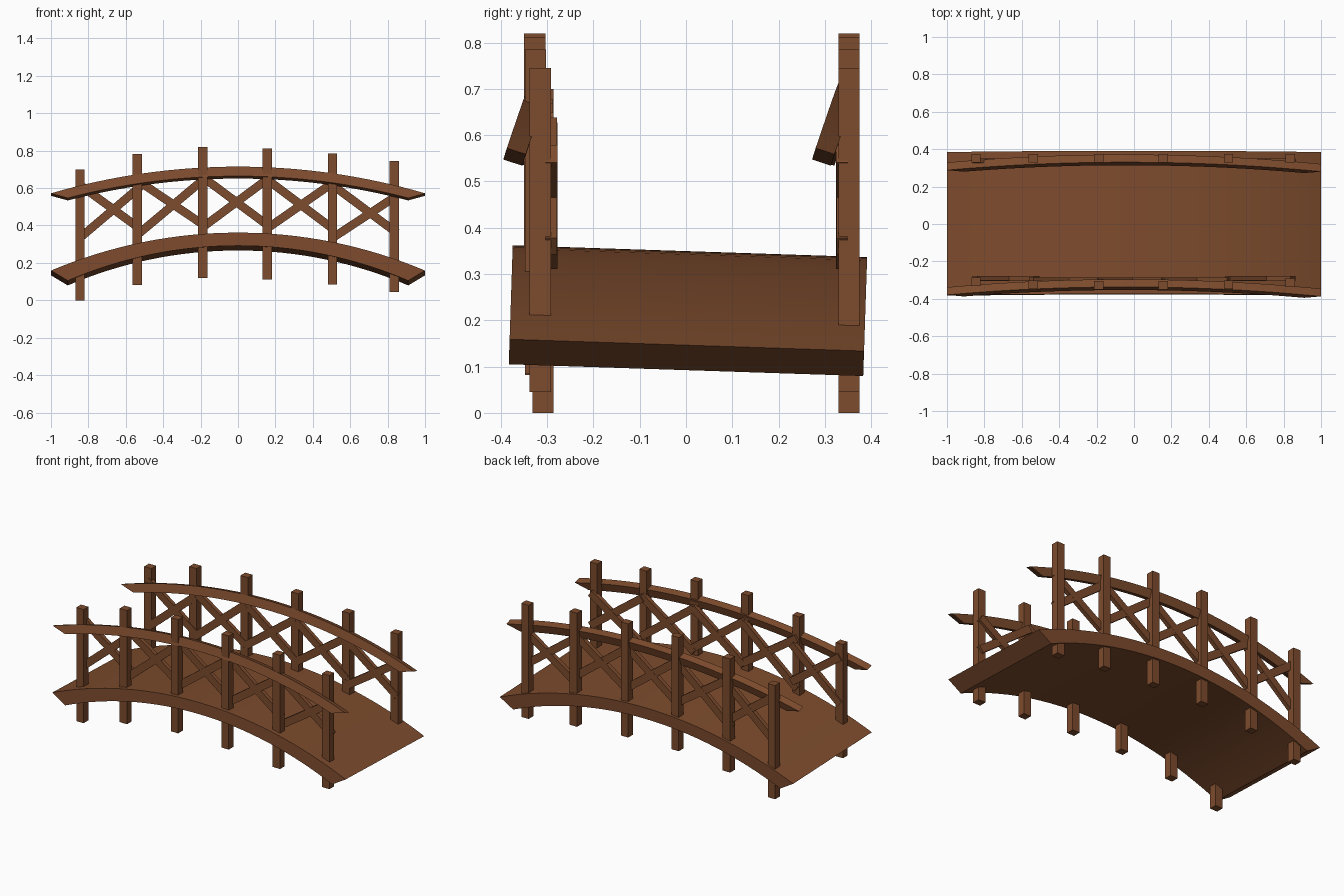
import bpy, bmesh, math
from mathutils import Vector, Matrix

if "Cube" in bpy.data.objects:
    bpy.data.objects.remove(bpy.data.objects["Cube"])

wood = bpy.data.materials.new("brown wood")
wood.diffuse_color = (0.205, 0.071, 0.026, 1)
wood.use_nodes = True
wood.node_tree.nodes["Principled BSDF"].inputs["Base Color"].default_value = wood.diffuse_color


def finish(bm, name):
    bmesh.ops.recalc_face_normals(bm, faces=bm.faces)
    me = bpy.data.meshes.new(name)
    bm.to_mesh(me)
    bm.free()
    me.materials.append(wood)
    ob = bpy.data.objects.new(name, me)
    bpy.context.collection.objects.link(ob)
    return ob


def arc(half, low, high, n=32):
    """Points (x, h) on a circular arc from -half to half."""
    s = high - low
    r = (half * half + s * s) / (2 * s)
    a = math.asin(half / r)
    return [(r * math.sin(-a + 2 * a * i / n),
             high - r + r * math.cos(-a + 2 * a * i / n)) for i in range(n + 1)]


def arched_beam(name, y, z, width, tilt, rise, thick, end_drop, yaw=0.0):
    """Arched beam with undercut ends; (y, z) is its outer top end corner."""
    up = Vector((0, math.sin(tilt), math.cos(tilt)))
    across = Vector((0, math.cos(tilt), -math.sin(tilt)))
    top = arc(1.0, 0, rise)
    low = arc(0.91, -end_drop, rise - thick)
    bm = bmesh.new()
    rings = []
    for (x0, h0), (x1, h1) in zip(top, low):
        ring = []
        for x, h, w in ((x0, h0, 0), (x0, h0, width), (x1, h1, width), (x1, h1, 0)):
            p = Vector((x, y - yaw * x, z)) + up * h + across * w
            ring.append(bm.verts.new(p))
        rings.append(ring)
    for a, b in zip(rings, rings[1:]):
        for i in range(4):
            j = (i + 1) % 4
            bm.faces.new((a[i], a[j], b[j], b[i]))
    bm.faces.new(rings[0])
    bm.faces.new(rings[-1])
    ob = finish(bm, name)
    bpy.context.view_layer.objects.active = ob
    ob.select_set(True)
    bpy.ops.object.shade_smooth_by_angle(angle=math.radians(30))
    ob.select_set(False)


def box(name, centre, size, pitch=0.0):
    bm = bmesh.new()
    m = (Matrix.Translation(centre) @ Matrix.Rotation(pitch, 4, 'Y')
         @ Matrix.Diagonal((*size, 1)))
    bmesh.ops.create_cube(bm, size=1, matrix=m)
    finish(bm, name)


def brace(name, p, q, y0, y1):
    (xa, za), (xb, zb) = p, q
    box(name, ((xa + xb) / 2, (y0 + y1) / 2, (za + zb) / 2),
        (math.hypot(xb - xa, zb - za), y1 - y0, 0.045),
        -math.atan2(zb - za, xb - xa))


# Deck, slightly tilted toward the back
arched_beam("deck", -0.381, 0.159, 0.766, math.radians(1.9), 0.203, 0.07, 0.054)

# Handrails, leaning to the back
for side, y in (("front", -0.383), ("back", 0.284)):
    arched_beam(side + "_handrail", y, 0.572, 0.043, math.radians(18),
                0.15, 0.053, 0.026, 0.004)

# Posts: x, bottom height, front row y
posts = [(-0.845, 0.0, -0.309), (-0.538, 0.082, -0.325), (-0.188, 0.12, -0.327),
         (0.157, 0.112, -0.327), (0.505, 0.085, -0.325), (0.835, 0.045, -0.315)]
for i, (x, z, yf) in enumerate(posts):
    for side, y in (("front", yf), ("back", 0.352)):
        box(f"{side}_post_{i + 1}", (x, y, z + 0.35), (0.05, 0.046, 0.70))

# Crossed braces: left x, right x, rising pair of heights, falling pair of heights
bays = [(-0.85, -0.52, 0.33, 0.61, 0.62, 0.38),
        (-0.55, -0.18, 0.34, 0.65, 0.65, 0.40),
        (-0.19, 0.16, 0.39, 0.65, 0.66, 0.40),
        (0.15, 0.51, 0.38, 0.63, 0.65, 0.38),
        (0.50, 0.85, 0.33, 0.56, 0.62, 0.36)]
for i, (xa, xb, a, b, c, d) in enumerate(bays):
    yf = -0.278 if i in (0, 4) else -0.286
    for side, y0, y1 in (("front", yf - 0.026, yf), ("back", 0.324, 0.35)):
        brace(f"{side}_rising_brace_{i + 1}", (xa, a), (xb, b), y0, y1)
        brace(f"{side}_falling_brace_{i + 1}", (xa, c), (xb, d), y0 + 0.001, y1 - 0.001)
